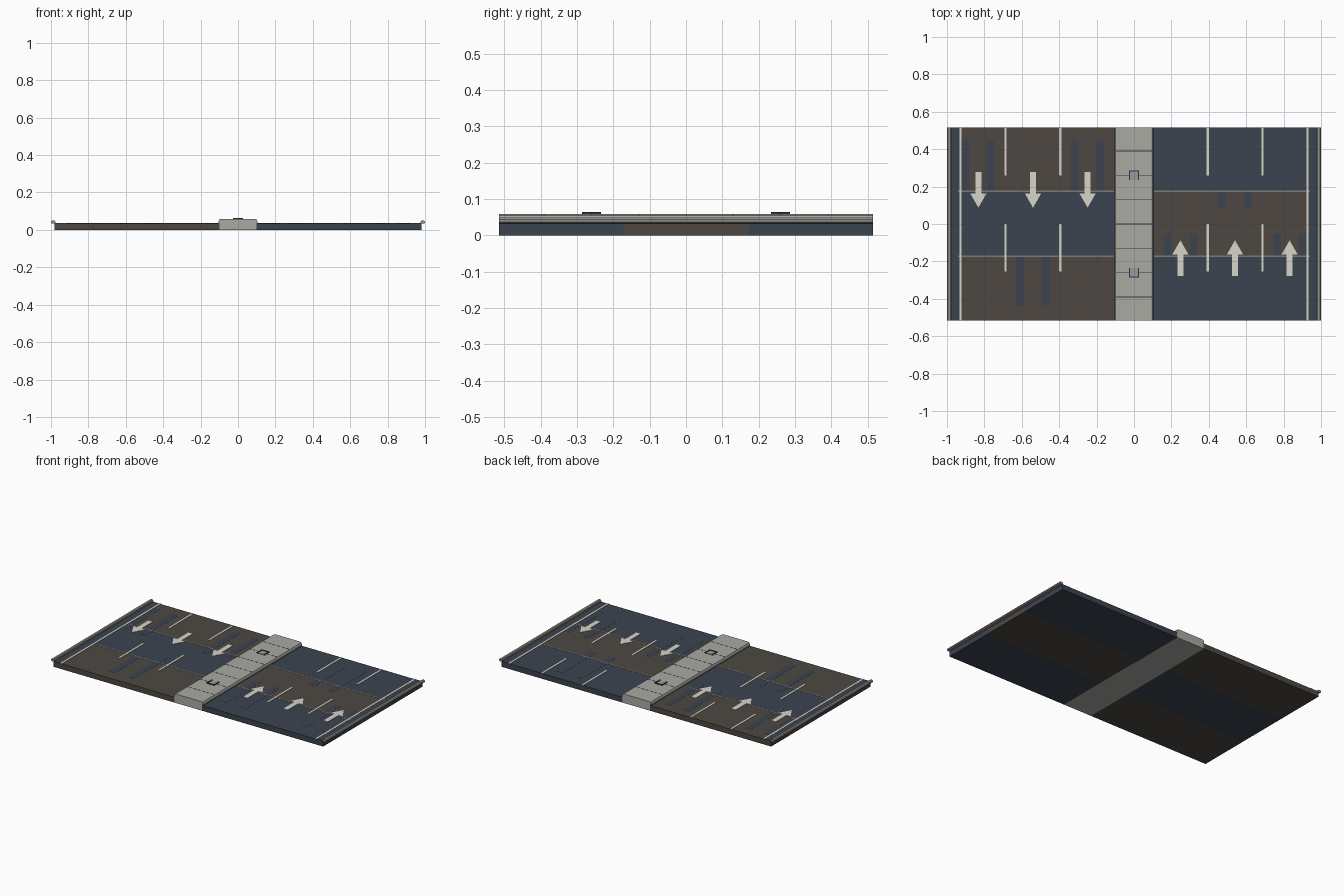
import bpy, bmesh

if "Cube" in bpy.data.objects:
    bpy.data.objects.remove(bpy.data.objects["Cube"])

L = 0.515    # half length in y
TOP = 0.035  # road surface height


def mat(name, c):
    m = bpy.data.materials.new(name)
    m.diffuse_color = (*c, 1)
    m.use_nodes = True
    m.node_tree.nodes["Principled BSDF"].inputs["Base Color"].default_value = m.diffuse_color
    return m


BROWN = mat("brown_asphalt", (0.075, 0.064, 0.054))
BLUE = mat("blue_asphalt", (0.045, 0.057, 0.078))
PAINT = mat("paint", (0.67, 0.67, 0.60))
STONE = mat("concrete", (0.40, 0.40, 0.37))
CURB = mat("curb_concrete", (0.30, 0.29, 0.26))
SEAM = mat("seam_tan", (0.22, 0.20, 0.17))
DARK = mat("dark_joint", (0.03, 0.035, 0.045))
PLATE = mat("plate_grey", (0.30, 0.33, 0.36))


def prism(name, pts, a, b, axis, m):
    """Extrude a 2D outline from a to b along y (xz outline) or z (xy outline)."""
    bm = bmesh.new()
    place = (lambda p, t: (p[0], t, p[1])) if axis == 'y' else (lambda p, t: (p[0], p[1], t))
    lo = [bm.verts.new(place(p, a)) for p in pts]
    hi = [bm.verts.new(place(p, b)) for p in pts]
    bm.faces.new(lo)
    bm.faces.new(hi)
    n = len(pts)
    for i in range(n):
        j = (i + 1) % n
        bm.faces.new((lo[i], lo[j], hi[j], hi[i]))
    bmesh.ops.recalc_face_normals(bm, faces=bm.faces)
    me = bpy.data.meshes.new(name)
    bm.to_mesh(me)
    bm.free()
    me.materials.append(m)
    ob = bpy.data.objects.new(name, me)
    bpy.context.collection.objects.link(ob)
    return ob


def box(name, x0, x1, y0, y1, z0, z1, m):
    return prism(name, [(x0, y0), (x1, y0), (x1, y1), (x0, y1)], z0, z1, 'z', m)


# Road slabs: three alternating patches on each side
bands = [(-L, -0.172), (-0.172, 0.174), (0.174, L)]
for i, (y0, y1) in enumerate(bands):
    box("road_slab_left", -0.98, -0.10, y0, y1, 0, TOP, BLUE if i == 1 else BROWN)
    box("road_slab_right", 0.10, 0.98, y0, y1, 0, TOP, BROWN if i == 1 else BLUE)

# Seams between patches
for y in (-0.172, 0.174):
    for s in (-1, 1):
        x0, x1 = sorted((s * 0.10, s * 0.94))
        box("road_seam", x0, x1, y - 0.004, y + 0.004, TOP - 0.002, TOP + 0.001, SEAM)

# Shoulders, edge lines, curbs, gutters and lane dashes
for s in (-1, 1):
    def strip(name, a, b, y0, y1, z1, m):
        x0, x1 = sorted((s * a, s * b))
        box(name, x0, x1, y0, y1, TOP - 0.002, z1, m)
    strip("shoulder", 0.93, 0.98, -L, L, TOP + 0.0008, BLUE)
    strip("edge_line", 0.921, 0.933, -L, L, TOP + 0.002, PAINT)
    strip("median_gutter", 0.098, 0.106, -L, L, TOP + 0.0015, DARK)
    for x in (0.394, 0.687):
        for y0, y1 in ((0.26, L), (-0.255, 0.0)):
            strip("lane_dash", x - 0.006, x + 0.006, y0, y1, TOP + 0.002, PAINT)
    prof = [(0.977, 0.033), (0.995, 0.033), (1.0, 0.037), (1.0, 0.044),
            (0.995, 0.049), (0.982, 0.049), (0.977, 0.045)]
    prism("curb", [(s * x, z) for x, z in prof], -L, L, 'y', CURB)

# Direction arrows: left lanes point to -y, right lanes to +y
ARROW = [(-0.016, -0.095), (0.016, -0.095), (0.016, 0.018), (0.044, 0.018),
         (0, 0.095), (-0.044, 0.018), (-0.016, 0.018)]
for s in (-1, 1):
    for x in (0.248, 0.54, 0.832):
        prism("lane_arrow", [(s * x + px, s * (py - 0.182)) for px, py in ARROW],
              TOP - 0.002, TOP + 0.002, 'z', PAINT)

# Tyre marks in pairs: pair centre x, y range
for cx, y0, y1 in ((-0.835, 0.10, 0.45), (-0.248, 0.10, 0.45), (-0.54, -0.44, -0.09),
                   (0.54, 0.09, 0.44), (0.248, -0.40, -0.05), (0.835, -0.40, -0.05)):
    for d in (-0.069, 0.069):
        box("tyre_mark", cx + d - 0.021, cx + d + 0.021, y0, y1,
            TOP - 0.002, TOP + 0.0006, BLUE)

# Raised median with rounded shoulders
MED = [(0.104, 0), (0.104, 0.046), (0.1, 0.055), (0.09, 0.059)]
prism("median", MED + [(-x, z) for x, z in reversed(MED)], -L, L, 'y', STONE)

# Median joints
for i in range(-3, 4):
    box("median_joint", -0.095, 0.095, i * 0.13 - 0.002, i * 0.13 + 0.002,
        0.055, 0.0594, DARK)

# Access plates with a U-shaped dark frame
for s in (-1, 1):
    box("access_plate", -0.024, 0.024, s * 0.26 - 0.024, s * 0.26 + 0.024,
        0.058, 0.0615, PLATE)
    U = [(-0.028, 0.234), (-0.028, 0.287), (0.028, 0.287), (0.028, 0.234),
         (0.021, 0.234), (0.021, 0.28), (-0.021, 0.28), (-0.021, 0.234)]
    prism("plate_frame", [(x, s * y) for x, y in U], 0.057, 0.064, 'z', DARK)
